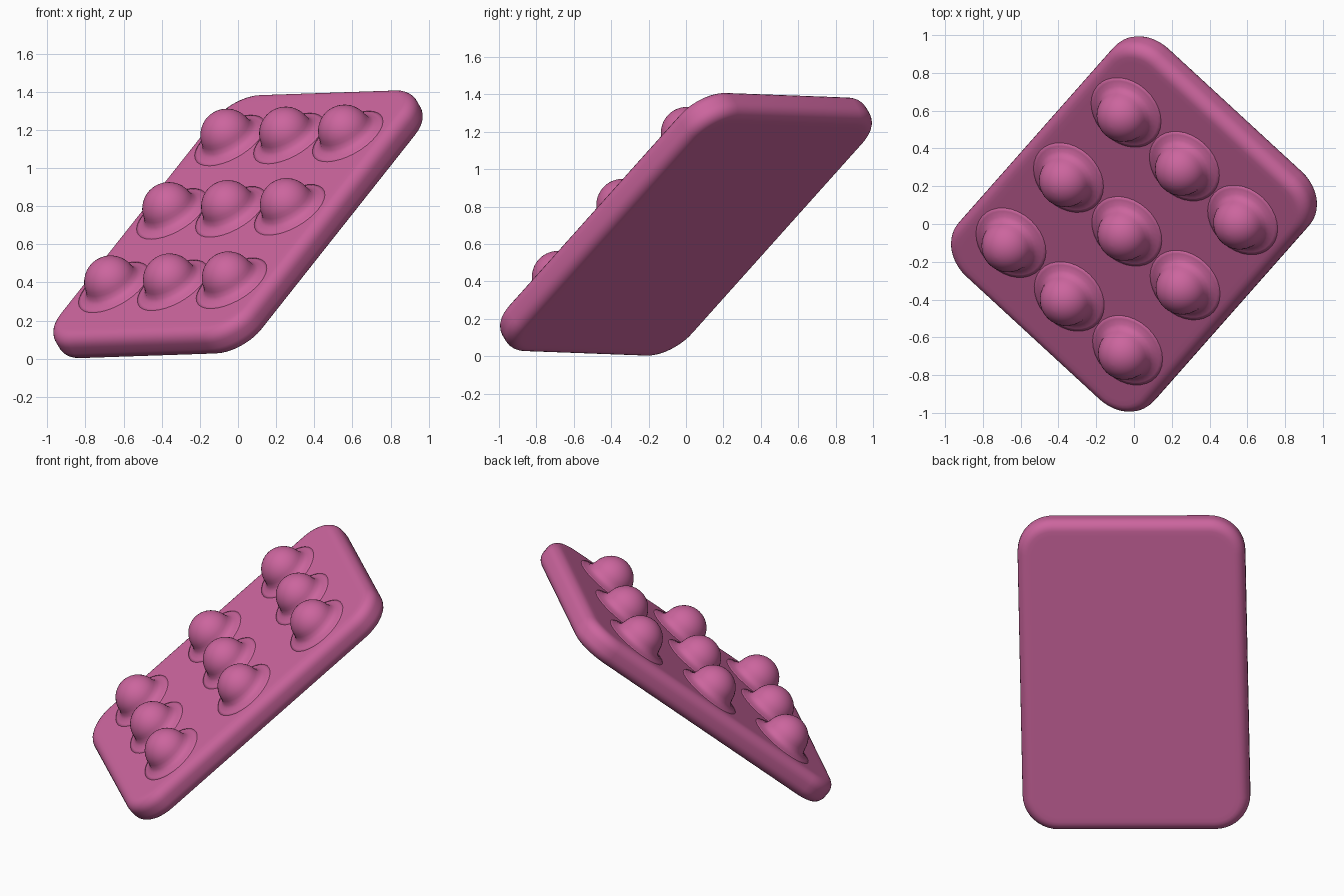
import bpy, bmesh, math
from mathutils import Matrix, Vector

if "Cube" in bpy.data.objects:
    bpy.data.objects.remove(bpy.data.objects["Cube"])

# Tilted frame: u across the slab, v along it, n out of the knobbed face
v = Vector((0.508, 0.575, 0.642)).normalized()
u = Vector((0.724, -0.689, 0.012))
u = (u - v * u.dot(v)).normalized()
n = u.cross(v)
frame = Matrix((u, v, n)).transposed().to_4x4()
frame.translation = (0, 0, 0.705)

A, B, T = 0.70, 1.015, 0.085     # half width, half length, half thickness
CORNER, EDGE = 0.22, 0.065       # corner radius, edge rounding

pink = bpy.data.materials.new("pink")
pink.diffuse_color = (0.60, 0.13, 0.34, 1)
pink.use_nodes = True
pink.node_tree.nodes["Principled BSDF"].inputs["Base Color"].default_value = pink.diffuse_color


def make(name, rings):
    """Skin a stack of closed rings, capping both ends."""
    bm = bmesh.new()
    loops = [[bm.verts.new(p) for p in ring] for ring in rings]
    for lo, hi in zip(loops, loops[1:]):
        for i in range(len(lo)):
            j = (i + 1) % len(lo)
            bm.faces.new((lo[i], lo[j], hi[j], hi[i]))
    bm.faces.new(loops[0][::-1])
    bm.faces.new(loops[-1])
    mesh = bpy.data.meshes.new(name)
    bm.to_mesh(mesh)
    bm.free()
    mesh.materials.append(pink)
    mesh.polygons.foreach_set("use_smooth", [True] * len(mesh.polygons))
    ob = bpy.data.objects.new(name, mesh)
    bpy.context.collection.objects.link(ob)
    return ob


def outline(inset, z, steps=10):
    """Rounded rectangle, shrunk by inset."""
    pts, r = [], CORNER - inset
    for k, (sx, sy) in enumerate(((1, 1), (-1, 1), (-1, -1), (1, -1))):
        for i in range(steps + 1):
            a = math.pi / 2 * (k + i / steps)
            pts.append((sx * (A - CORNER) + r * math.cos(a),
                        sy * (B - CORNER) + r * math.sin(a), z))
    return pts


# Slab with rounded edges
quarter = [math.pi / 2 * i / 6 for i in range(7)]
rings = [outline(EDGE * (1 - math.sin(a)), -T + EDGE * (1 - math.cos(a))) for a in quarter]
rings += [outline(EDGE * (1 - math.cos(a)), T - EDGE * (1 - math.sin(a))) for a in quarter]
rings.insert(0, outline(EDGE + 0.03, -T))
rings.append(outline(EDGE + 0.03, T))
make("slab", rings).matrix_world = frame

# Round knobs with a flared foot, three by three
R, RISE = 0.14, 0.035            # ball radius, ball centre above the face
profile = [(0.225, -0.004), (0.19, 0.004), (0.163, 0.014), (0.147, 0.028)]
profile += [(R * math.cos(a), RISE + R * math.sin(a))
            for a in (math.radians(8 + 80 * i / 10) for i in range(11))]
for row in (-1, 0, 1):
    for col in (-1, 0, 1):
        circles = [[(r * math.cos(2 * math.pi * i / 32), r * math.sin(2 * math.pi * i / 32), z)
                    for i in range(32)] for r, z in profile]
        knob = make(f"knob_{row + 1}_{col + 1}", circles)
        knob.matrix_world = frame @ Matrix.Translation((col * 0.42, row * 0.6, T))
